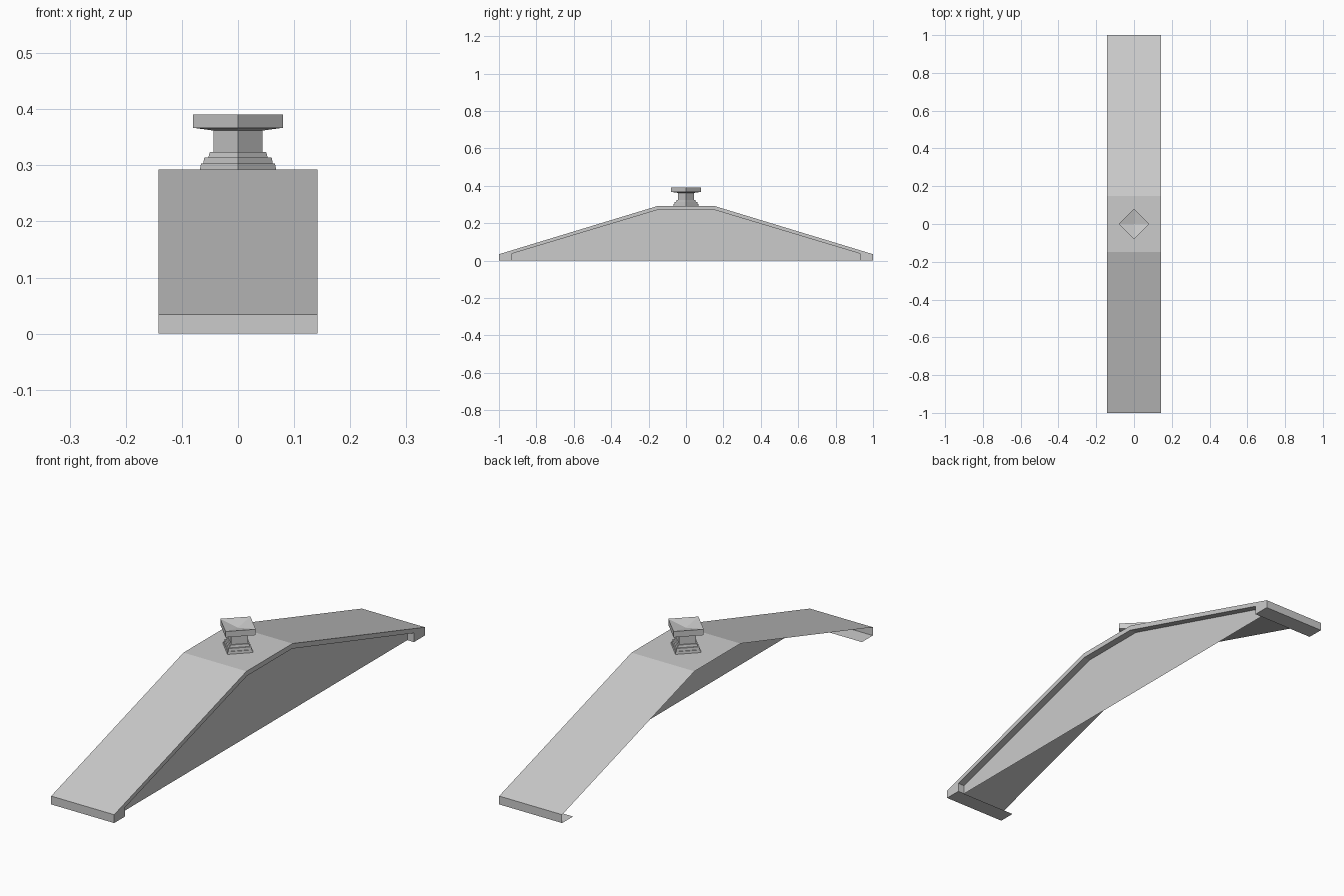
import bpy, bmesh
from math import pi, cos, sin

if "Cube" in bpy.data.objects:
    bpy.data.objects.remove(bpy.data.objects["Cube"])

W = 0.142       # half width of the ridge
RECESS = 0.03   # depth of the side panel recess


def make_object(name, bm):
    mesh = bpy.data.meshes.new(name)
    bm.to_mesh(mesh)
    bm.free()
    obj = bpy.data.objects.new(name, mesh)
    bpy.context.collection.objects.link(obj)
    return obj


def mirrored(points):
    # front half of a y,z profile continued to the back
    return points + [(-y, z) for y, z in reversed(points)]


outer = mirrored([(-1, 0), (-1, 0.034), (-0.148, 0.293)])
inner = mirrored([(-0.93, 0), (-0.93, 0.037), (-0.145, 0.273)])


def row(bm, x, profile):
    return [bm.verts.new((x, y, z)) for y, z in profile]


def bridge(bm, a, b):
    for i in range(len(a) - 1):
        bm.faces.new((a[i], b[i], b[i + 1], a[i + 1]))


# Sloped shell: open on the left, recessed panel on the right
bm = bmesh.new()
left = row(bm, -W, outer)
right = row(bm, W, outer)
rim = row(bm, W, inner)
panel = row(bm, W - RECESS, inner)
bridge(bm, left, right)      # top and end faces
bridge(bm, right, rim)       # side rim
bridge(bm, rim, panel)       # recess walls
bm.faces.new(panel[::-1])    # recessed panel
# Bottom flanges at both ends
for i in (0, -1):
    s = -1 if i == 0 else 1
    far = bm.verts.new((-W, s * 0.93, 0))
    mid = panel[i]
    bm.faces.new((left[i], right[i], rim[i], mid, far))
bmesh.ops.recalc_face_normals(bm, faces=bm.faces)
make_object("ridge_shell", bm)

# Four-sided finial with stepped foot, shaft and dished cap
steps = [(0.068, 0.292), (0.066, 0.303), (0.062, 0.303), (0.060, 0.314),
         (0.053, 0.314), (0.050, 0.324), (0.044, 0.324), (0.044, 0.362),
         (0.080, 0.367), (0.080, 0.391)]
bm = bmesh.new()
rings = [[bm.verts.new((r * cos(k * pi / 2), r * sin(k * pi / 2), z))
          for k in range(4)] for r, z in steps]
for a, b in zip(rings, rings[1:]):
    for k in range(4):
        n = (k + 1) % 4
        bm.faces.new((a[k], a[n], b[n], b[k]))
bm.faces.new(rings[0][::-1])
centre = bm.verts.new((0, 0, 0.376))
for k in range(4):
    bm.faces.new((rings[-1][k], rings[-1][(k + 1) % 4], centre))
bmesh.ops.recalc_face_normals(bm, faces=bm.faces)
make_object("finial", bm)
